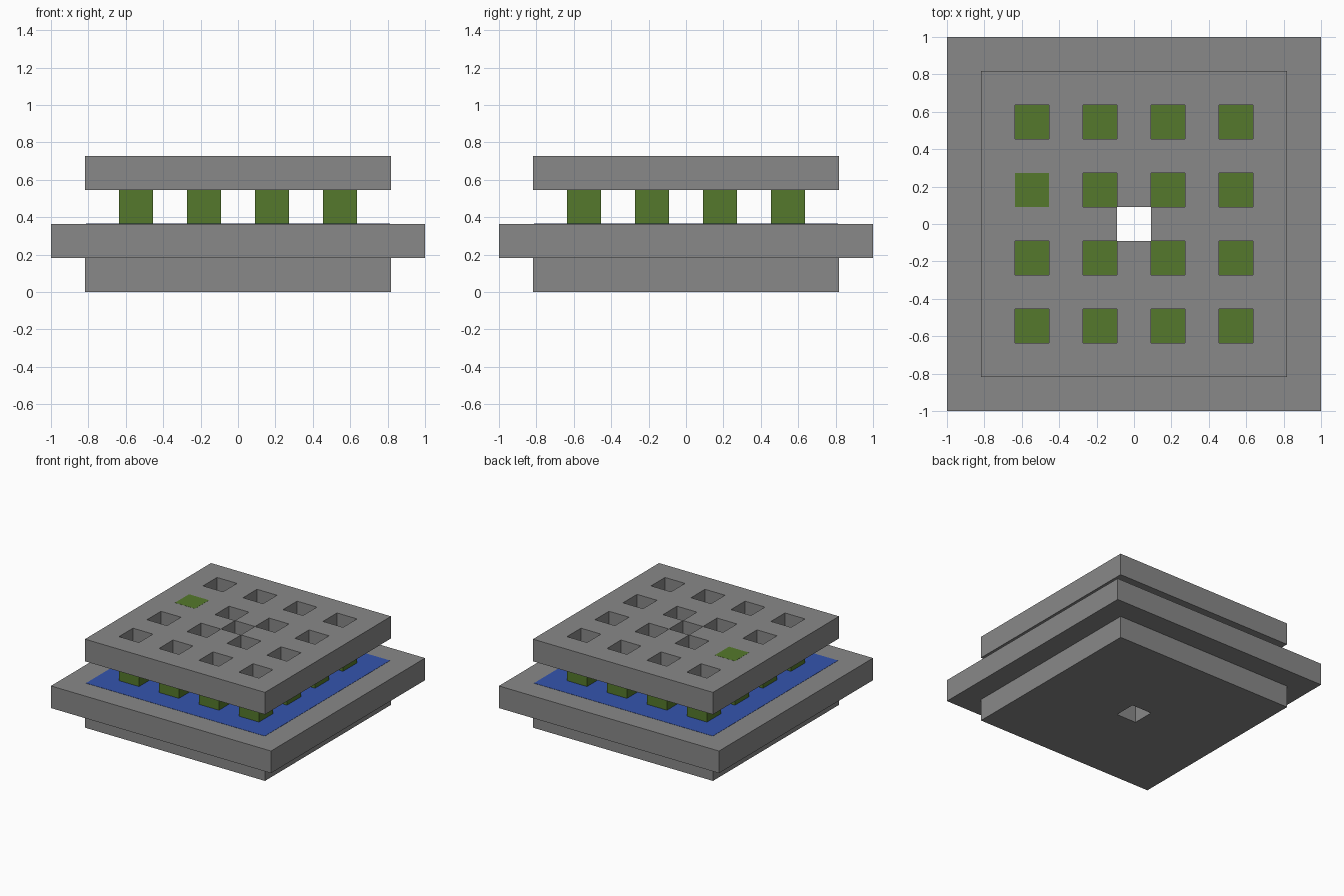
import bpy
import bmesh

if "Cube" in bpy.data.objects:
    bpy.data.objects.remove(bpy.data.objects["Cube"], do_unlink=True)

U = 1 / 11  # module: the widest slab is 22 modules across


def material(name, rgb):
    mat = bpy.data.materials.new(name)
    mat.use_nodes = True
    colour = (*rgb, 1)
    mat.diffuse_color = colour
    mat.node_tree.nodes["Principled BSDF"].inputs["Base Color"].default_value = colour
    return mat


stone = material("grey stone", (0.25, 0.25, 0.25))
green = material("leaf green", (0.09, 0.19, 0.025))
blue = material("water blue", (0.035, 0.09, 0.42))


def slab(name, mat, half, z0, z1, holes=(), scale=1.0):
    """Square slab of two-module cells; cells centred on holes are left open."""
    centres = range(1 - half, half, 2)
    cells = {(x, y) for x in centres for y in centres} - set(holes)
    bm = bmesh.new()

    def quad(*points):
        bm.faces.new([bm.verts.new((x * U * scale, y * U * scale, z * U))
                      for x, y, z in points])

    for x, y in cells:
        ring = [(x - 1, y - 1), (x + 1, y - 1), (x + 1, y + 1), (x - 1, y + 1)]
        quad(*[(*p, z1) for p in ring])
        quad(*[(*p, z0) for p in reversed(ring)])
        # Side walls wherever the neighbouring cell is open
        for i, (dx, dy) in enumerate([(0, -2), (2, 0), (0, 2), (-2, 0)]):
            if (x + dx, y + dy) not in cells:
                a, b = ring[i], ring[(i + 1) % 4]
                quad((*a, z0), (*b, z0), (*b, z1), (*a, z1))
    bmesh.ops.remove_doubles(bm, verts=bm.verts, dist=0.0001)
    mesh = bpy.data.meshes.new(name)
    bm.to_mesh(mesh)
    bm.free()
    mesh.materials.append(mat)
    obj = bpy.data.objects.new(name, mesh)
    bpy.context.collection.objects.link(obj)
    return obj


shaft = [(0, 0)]
columns = [(x, y) for x in (-6, -2, 2, 6) for y in (-6, -2, 2, 6)]
tall_column = (-6, 2)

# Stacked slabs with a square shaft through the centre
slab("base_slab", stone, 9, 0, 2, shaft)
slab("middle_slab", stone, 11, 2, 4, shaft)
slab("top_slab", stone, 9, 6, 8, shaft + columns)

# Thin sheet of water on the middle slab
slab("water_sheet", blue, 9, 4, 4.02, shaft, scale=0.993)

# Columns under the openings; one rises to fill its opening
for x, y in columns:
    tall = (x, y) == tall_column
    column = slab("tall_column" if tall else "column", green, 1, 4, 8.01 if tall else 6)
    column.location = (x * U, y * U, 0)
